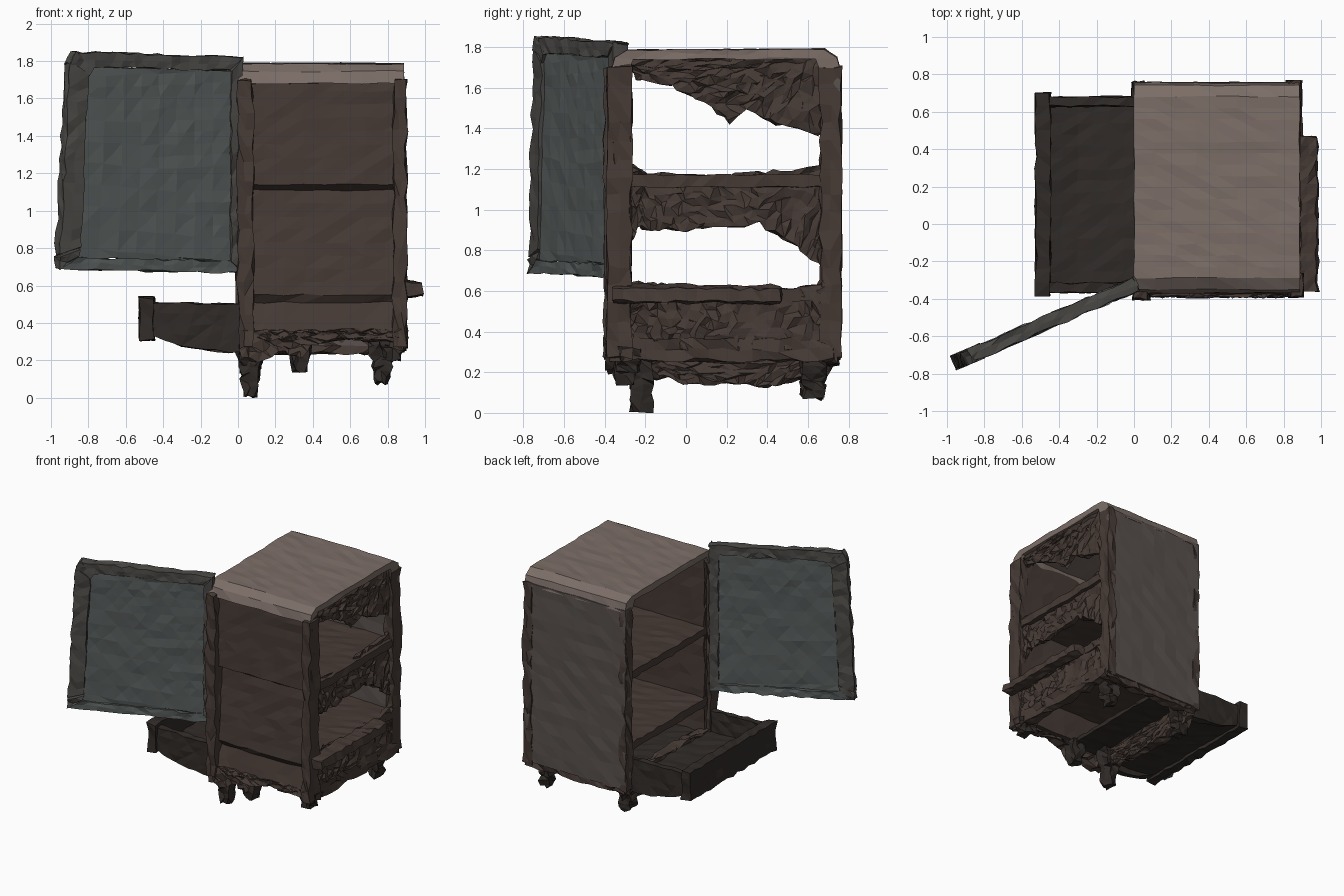
import bpy, bmesh, math, random
from mathutils import Vector, Matrix

if "Cube" in bpy.data.objects:
    bpy.data.objects.remove(bpy.data.objects["Cube"])
random.seed(4)

def mat(name, r, g, b):
    m = bpy.data.materials.new(name)
    m.diffuse_color = (r, g, b, 1)
    m.use_nodes = True
    m.node_tree.nodes["Principled BSDF"].inputs["Base Color"].default_value = m.diffuse_color
    return m

WOOD = mat("dark wood", .060, .042, .035)
DARK = mat("shadowed wood", .030, .024, .021)
TOP = mat("pale top", .20, .155, .135)
SIDE = mat("grey brown side", .100, .083, .076)
FRAME = mat("door frame", .070, .066, .060)
GLASS = mat("door panel", .090, .102, .100)

def prism(name, pts, axis, a, b, m, jitter=.006, seg=.12, matrix=None):
    """Extrude a 2D outline along an axis from a to b, then roughen it.
    The outline is (y, z) for x, (x, z) for y and (x, y) for z."""
    place = {'x': lambda p, t: (t, p[0], p[1]),
             'y': lambda p, t: (p[0], t, p[1]),
             'z': lambda p, t: (p[0], p[1], t)}[axis]
    bm = bmesh.new()
    lo = [bm.verts.new(place(p, a)) for p in pts]
    hi = [bm.verts.new(place(p, b)) for p in pts]
    n = len(pts)
    bm.faces.new(lo)
    bm.faces.new(hi[::-1])
    for i in range(n):
        bm.faces.new((lo[i], hi[i], hi[(i + 1) % n], lo[(i + 1) % n]))
    bmesh.ops.recalc_face_normals(bm, faces=bm.faces)
    bmesh.ops.triangulate(bm, faces=[f for f in bm.faces if len(f.verts) > 4])
    for _ in range(4):
        long = [e for e in bm.edges if e.calc_length() > seg]
        if not long:
            break
        bmesh.ops.subdivide_edges(bm, edges=long, cuts=1, use_grid_fill=True)
    bmesh.ops.triangulate(bm, faces=bm.faces)
    for v in bm.verts:
        v.co += Vector(random.uniform(-jitter, jitter) for _ in range(3))
    if matrix:
        bm.transform(matrix)
    me = bpy.data.meshes.new(name)
    bm.to_mesh(me)
    bm.free()
    me.materials.append(m)
    ob = bpy.data.objects.new(name, me)
    bpy.context.collection.objects.link(ob)
    return ob

def box(name, x, y, z, m, **k):
    return prism(name, [(x[0], y[0]), (x[1], y[0]), (x[1], y[1]), (x[0], y[1])],
                 'z', z[0], z[1], m, **k)

# cabinet top with rounded front and back edges
prism("cabinet_top", [(-.28, 1.68), (-.37, 1.68), (-.35, 1.745), (-.29, 1.785),
                      (.68, 1.79), (.74, 1.75), (.76, 1.68), (.66, 1.68),
                      (.64, 1.74), (-.26, 1.74)], 'x', 0, .885, TOP, jitter=.004)

# front side wall, sloped and stepped at the shelves
prism("front_wall", [(-.27, 1.72), (-.345, 1.71), (-.365, 1.14), (-.31, 1.11),
                     (-.36, .55), (-.33, .51), (-.385, .32), (-.27, .32)],
      'x', .03, .89, WOOD)
# back side wall
box("back_wall", (0, .88), (.68, .757), (.28, 1.70), SIDE, jitter=.004)

# corner posts
for name, x, y in (("front_left_post", (0, .08), (-.40, -.30)),
                   ("front_right_post", (.83, .90), (-.385, -.27)),
                   ("back_left_post", (-.005, .05), (.68, .757)),
                   ("back_right_post", (.82, .89), (.66, .76))):
    box(name, x, y, (.27, 1.70), WOOD, jitter=.011, seg=.06)

# shelves and floor above the drawer
box("upper_shelf", (.02, .89), (-.29, .70), (1.11, 1.17), WOOD, jitter=.006)
box("lower_shelf", (.02, .89), (-.29, .70), (.55, .61), WOOD, jitter=.006)

# torn remains of the right-hand panel, set in between the shelves
prism("panel_upper_scrap", [(-.30, 1.75), (-.25, 1.64), (-.08, 1.62), (.10, 1.53),
                            (.22, 1.43), (.30, 1.50), (.45, 1.42), (.66, 1.37),
                            (.68, 1.75)], 'x', .83, .86, WOOD, jitter=.014, seg=.06)
prism("panel_middle_scrap", [(-.30, 1.22), (-.18, 1.18), (.05, 1.15), (.35, 1.18),
                             (.68, 1.21), (.68, .70), (.62, .76), (.52, .84),
                             (.36, .93), (0, .90), (-.24, .91), (-.30, .80)],
      'x', .83, .86, WOOD, jitter=.014, seg=.06)
prism("panel_lower_scrap", [(-.31, .66), (-.24, .64), (.1, .61), (.45, .60), (.60, .62),
                            (.68, .66), (.69, .33), (.3, .30), (-.31, .32)],
      'x', .85, .88, WOOD, jitter=.014, seg=.06)
# jutting ledge on the right
prism("right_ledge", [(.87, .57), (.91, .54), (.985, .55), (.975, .61), (.88, .63)],
      'y', -.36, .47, WOOD, jitter=.009, seg=.07)

# base rails and arched apron below the opening
prism("left_apron", [(-.37, .36), (-.34, .26), (-.24, .15), (-.10, .18), (.0, .14),
                     (.2, .15), (.40, .13), (.55, .17), (.66, .15), (.74, .27),
                     (.74, .36)], 'x', .02, .09, WOOD, jitter=.014, seg=.06)
prism("front_base_rail", [(.02, .36), (.02, .22), (.12, .20), (.22, .25), (.34, .22),
                          (.38, .29), (.60, .32), (.72, .30), (.86, .30), (.88, .36)],
      'y', -.385, -.31, WOOD, jitter=.014, seg=.06)
box("right_base_rail", (.82, .89), (-.37, .73), (.26, .36), WOOD, jitter=.014, seg=.06)
box("back_base_rail", (.02, .88), (.68, .745), (.24, .32), WOOD, jitter=.014, seg=.06)

# ragged tapered feet
def foot(name, x, y, z0):
    r0, r1 = .03, .075
    ob = prism(name, [(x - r1, .32), (x - r0, z0), (x + r0, z0), (x + r1, .32)],
               'y', y - .05, y + .05, DARK, jitter=.014, seg=.06)
    return ob

foot("front_left_foot", .06, -.22, .012)
foot("middle_stub", .33, -.30, .14)
foot("back_left_foot", .07, .62, .07)
foot("front_right_stub", .83, -.28, .20)
foot("back_right_foot", .77, .63, .08)

# drawer pulled out to the left
box("drawer_front", (-.525, -.45), (-.38, .70), (.31, .535), DARK, jitter=.009, seg=.08)
for name, y in (("drawer_near_side", (-.365, -.315)), ("drawer_far_side", (.63, .68))):
    prism(name, [(-.47, .51), (-.47, .34), (-.30, .28), (-.05, .24), (.03, .25), (.03, .50)],
          'y', y[0], y[1], DARK, jitter=.007)
prism("drawer_floor", [(-.47, .34), (-.30, .31), (.35, .31), (.35, .34), (-.30, .34),
                       (-.47, .37)], 'y', -.32, .66, DARK)

# open door: u runs from the hinge to the free edge
hinge = (Matrix.Translation((.015, -.32, 0)) @
         Matrix.Rotation(math.atan2(-.41, -.95), 4, 'Z'))
outer = [(0, .665), (1.07, .69), (1.065, .76), (1.01, 1.79), (.97, 1.85), (0, 1.82)]
inner = [(.07, .73), (.96, .75), (.95, .80), (.90, 1.72), (.87, 1.77), (.07, 1.75)]
names = ("bottom_rail", "lower_corner", "free_stile", "upper_corner", "top_rail", "hinge_stile")
for i, name in enumerate(names):
    j = (i + 1) % 6
    prism("door_" + name, [outer[i], outer[j], inner[j], inner[i]], 'y', -.036, .036,
          GLASS if i == 0 else FRAME, jitter=.008, seg=.07, matrix=hinge)
prism("door_panel", inner, 'y', -.024, .024, GLASS, jitter=.005, matrix=hinge)
